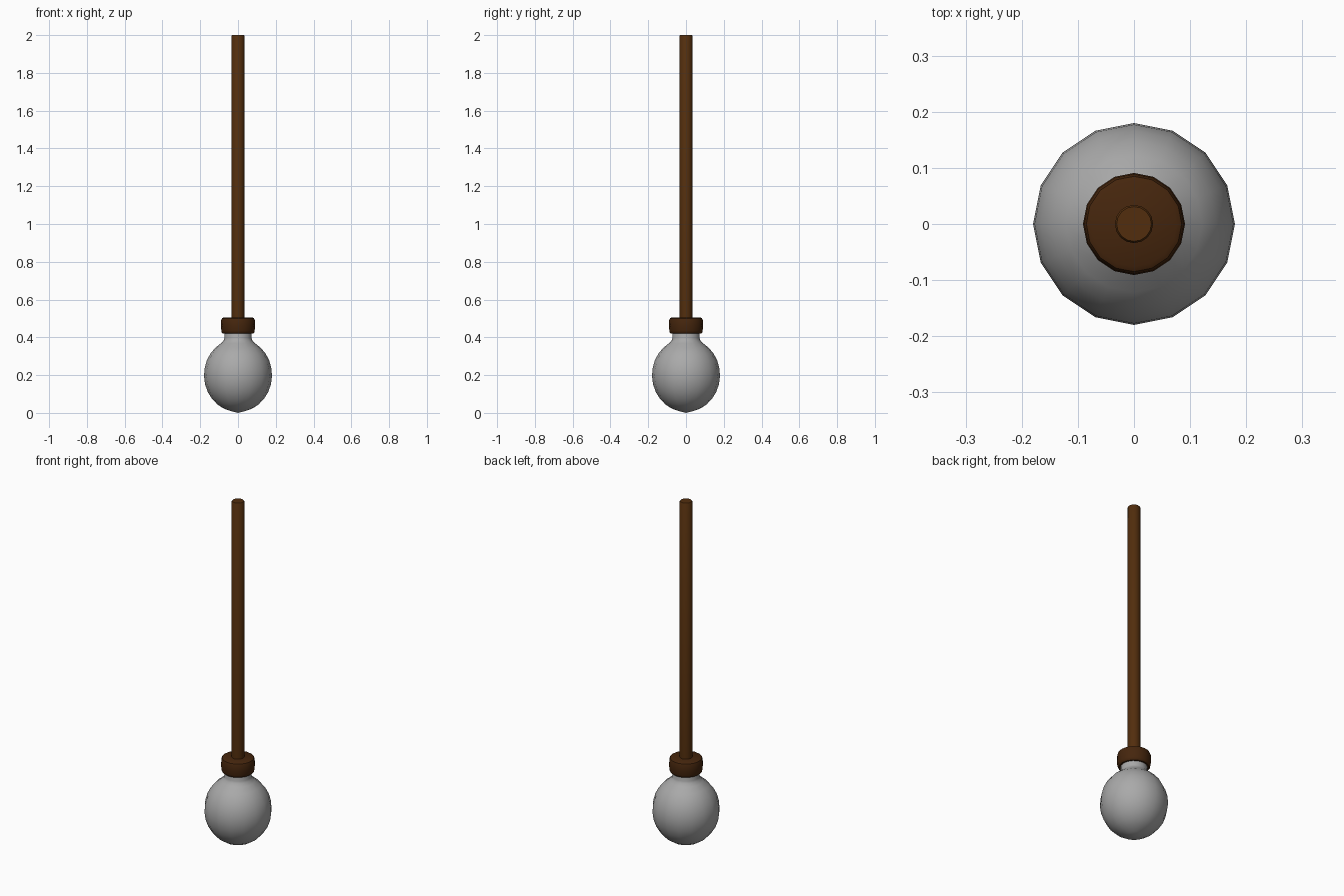
import bpy, bmesh, math

if "Cube" in bpy.data.objects:
    bpy.data.objects.remove(bpy.data.objects["Cube"])


def material(name, rgb):
    m = bpy.data.materials.new(name)
    m.diffuse_color = (*rgb, 1)
    m.use_nodes = True
    m.node_tree.nodes["Principled BSDF"].inputs["Base Color"].default_value = m.diffuse_color
    return m


def lathe(name, profile, mat, sides=16):
    """Revolve (radius, z) points about z; radius 0 makes a pole."""
    bm = bmesh.new()
    rings = []
    for r, z in profile:
        if r == 0:
            rings.append([bm.verts.new((0, 0, z))] * sides)
        else:
            rings.append([bm.verts.new((r * math.cos(2 * math.pi * i / sides),
                                        r * math.sin(2 * math.pi * i / sides), z))
                          for i in range(sides)])
    for a, b in zip(rings, rings[1:]):
        for i in range(sides):
            j = (i + 1) % sides
            bm.faces.new(list(dict.fromkeys((a[i], a[j], b[j], b[i]))))
    bmesh.ops.recalc_face_normals(bm, faces=bm.faces)
    mesh = bpy.data.meshes.new(name)
    bm.to_mesh(mesh)
    bm.free()
    mesh.materials.append(mat)
    obj = bpy.data.objects.new(name, mesh)
    bpy.context.collection.objects.link(obj)
    bpy.ops.object.select_all(action='DESELECT')
    obj.select_set(True)
    bpy.context.view_layer.objects.active = obj
    bpy.ops.object.shade_smooth_by_angle(angle=math.radians(40))
    return obj


glass = material("grey glass", (0.40, 0.40, 0.40))
rod_brown = material("rod brown", (0.085, 0.027, 0.004))
cap_brown = material("cap brown", (0.06, 0.019, 0.004))

# Glass globe, slightly taller than wide, flowing into a short neck
globe = [(0, 0.005)]
for k in range(1, 13):
    t = math.pi * k / 14.4
    globe.append((0.18 * math.sin(t), 0.2 - 0.195 * math.cos(t)))
globe += [(0.077, 0.383), (0.072, 0.395), (0.071, 0.45), (0, 0.45)]
lathe("glass_globe", globe, glass)

# Rounded collar holding the neck
lathe("collar", [(0, 0.42), (0.080, 0.42), (0.086, 0.426), (0.088, 0.435),
                 (0.091, 0.462), (0.089, 0.490), (0.085, 0.501),
                 (0.076, 0.506), (0, 0.506)], cap_brown)

# Hanging rod with a slightly eased top edge
lathe("hanging_rod", [(0, 0.49), (0.034, 0.49), (0.034, 1.996),
                      (0.031, 2.0), (0, 2.0)], rod_brown)

# Stand the lowest point exactly on the ground
bpy.data.objects["glass_globe"].data.vertices[0].co.z = 0.0
